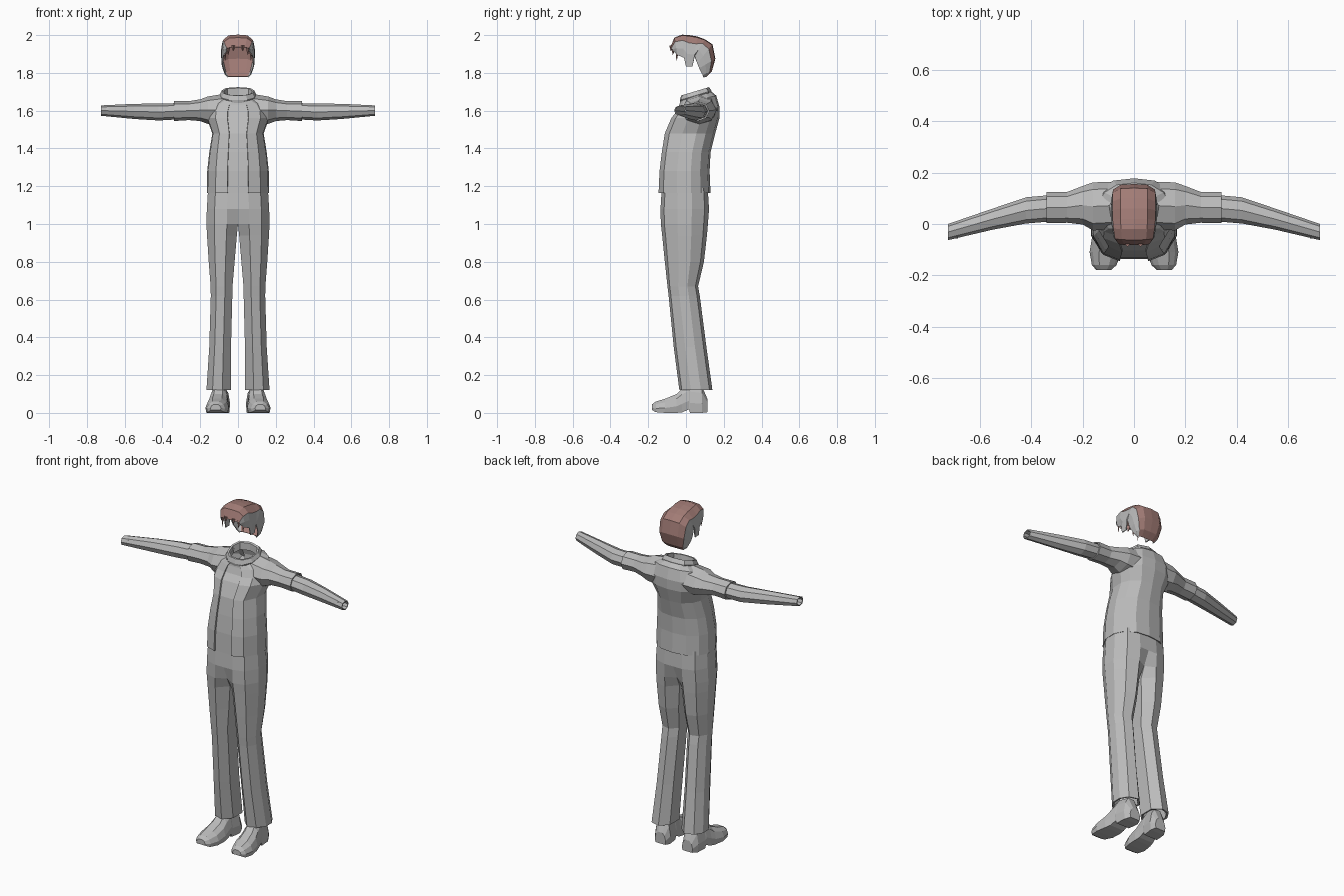
import bpy
import bmesh
import math
from mathutils import Vector

default_cube = bpy.data.objects.get("Cube")
if default_cube:
    bpy.data.objects.remove(default_cube, do_unlink=True)


def make_material(name, colour):
    material = bpy.data.materials.new(name)
    material.use_nodes = True
    material.diffuse_color = (*colour, 1)
    shader = next(n for n in material.node_tree.nodes if n.type == "BSDF_PRINCIPLED")
    shader.inputs["Base Color"].default_value = (*colour, 1)
    return material


cloth_grey = make_material("cloth grey", (0.5, 0.5, 0.5))
hair_brown = make_material("reddish brown", (0.36, 0.2, 0.18))


def loft(name, rings, closed=True, caps=False, material=cloth_grey, mirror=True):
    """Skin a list of point rings, drop the walls on the centre plane, and mirror."""
    bm = bmesh.new()
    rows = [[bm.verts.new(p) for p in ring] for ring in rings]
    count = len(rows[0])
    for low, high in zip(rows, rows[1:]):
        for i in range(count if closed else count - 1):
            j = (i + 1) % count
            quad = (low[i], low[j], high[j], high[i])
            if not all(abs(v.co.x) < 0.001 for v in quad):
                bm.faces.new(quad)
    if caps:
        bm.faces.new(rows[0])
        bm.faces.new(rows[-1])
    bmesh.ops.recalc_face_normals(bm, faces=bm.faces)
    mesh = bpy.data.meshes.new(name)
    bm.to_mesh(mesh)
    bm.free()
    mesh.materials.append(material)
    obj = bpy.data.objects.new(name, mesh)
    bpy.context.collection.objects.link(obj)
    if mirror:
        modifier = obj.modifiers.new("mirror", "MIRROR")
        modifier.merge_threshold = 0.0005
    return obj


def body_ring(section, half_width, front, back, z, tilt):
    """Half of a horizontal slice, from the front centre round to the back centre."""
    middle, depth = (front + back) / 2, (back - front) / 2
    ring = []
    for u, v in section:
        y = middle + depth * v
        ring.append((u * half_width, y, z + tilt * y))
    return ring


# Jacket body: the front strip is the recessed shirt between the open panels
JACKET_SECTION = [(0, -.93), (.33, -.93), (.34, -1), (.72, -.82), (.97, -.3),
                  (1, .25), (.85, .62), (.5, .92), (0, 1)]
jacket_slices = [
    (.14, -.11, .1, 1.2, 0),
    (.155, -.135, .12, 1.168, 0),
    (.165, -.145, .13, 1.165, 0),
    (.163, -.14, .125, 1.28, 0),
    (.152, -.128, .13, 1.38, 0),
    (.136, -.112, .155, 1.48, 0),
    (.165, -.078, .177, 1.56, 0),
    (.162, -.05, .178, 1.6, .1),
    (.135, -.035, .16, 1.64, .25),
    (.09, -.03, .135, 1.66, .3),
]
loft("jacket", [body_ring(JACKET_SECTION, *s) for s in jacket_slices], closed=False)

# Standing collar, tilted down to the front, with a folded inner side
COLLAR_SECTION = [(0, -1), (.5, -.92), (.9, -.5), (1, .2), (.75, .8), (0, 1)]
collar_slices = [
    (.09, -.03, .135, 1.65, .3),
    (.097, -.033, .135, 1.665, .3),
    (.086, -.025, .122, 1.688, .3),
    (.076, -.015, .112, 1.686, .3),
    (.072, -.01, .11, 1.645, .3),
]
loft("collar", [body_ring(COLLAR_SECTION, *s) for s in collar_slices], closed=False)


# Sleeves: eight-sided rings running outward along x
def arm_ring(x, front, back, bottom, top, scale=1):
    y, z = (front + back) / 2, (bottom + top) / 2
    ry, rz = (back - front) / 2 * scale, (top - bottom) / 2 * scale
    angles = [math.tau * i / 8 for i in range(8)]
    return [(x, y + ry * math.cos(a), z + rz * math.sin(a)) for a in angles]


def sleeve(name, slices, inner_scale):
    rings = [arm_ring(*s) for s in slices]
    end = slices[-1]
    rings.append(arm_ring(*end, inner_scale))
    rings.append(arm_ring(end[0] - .04, *end[1:], inner_scale))
    return loft(name, rings)


sleeve("jacket_sleeve", [
    (.07, -.02, .165, 1.52, 1.69),
    (.16, -.025, .162, 1.53, 1.675),
    (.2, -.002, .148, 1.545, 1.66),
    (.26, .005, .125, 1.55, 1.65),
    (.34, .003, .125, 1.545, 1.65),
], .86)
sleeve("shirt_sleeve", [
    (.3, .012, .115, 1.555, 1.64),
    (.42, .002, .104, 1.548, 1.638),
    (.55, -.022, .06, 1.556, 1.636),
    (.725, -.063, 0, 1.573, 1.628),
], .8)


# Trousers: one leg with half of the hips, joined to its mirror at the centre
def leg_ring(inner, outer, front, back, z, inner_depth):
    section = [(0, -inner_depth), (.35, -1), (.75, -.85), (1, -.3),
               (1, .3), (.78, .82), (.35, 1), (0, inner_depth)]
    middle, depth = (front + back) / 2, (back - front) / 2
    return [(inner + (outer - inner) * u, middle + depth * v, z) for u, v in section]


trouser_slices = [
    (0, .158, -.128, .115, 1.19, 1),
    (0, .165, -.135, .122, 1.08, 1),
    (0, .167, -.133, .116, 1, .75),
    (.006, .164, -.126, .111, .94, .5),
    (.018, .155, -.112, .095, .8, .5),
    (.029, .145, -.098, .064, .67, .5),
    (.03, .144, -.092, .073, .62, .5),
    (.037, .152, -.065, .108, .35, .5),
    (.038, .167, -.035, .14, .12, .5),
    (.048, .157, -.025, .128, .122, .5),
    (.055, .15, -.015, .11, .2, .5),
]
loft("trousers", [leg_ring(*s) for s in trouser_slices])


# Shoes: rings from toe to heel, with a raised arch and the toes turned out
def shoe_ring(y, half_width, bottom, top):
    section = [(-.9, 0), (-1, .35), (-.8, .75), (-.4, 1),
               (.4, 1), (.8, .75), (1, .35), (.9, 0)]
    centre = .1 - y * .1
    return [(centre + half_width * u, y, bottom + (top - bottom) * v) for u, v in section]


shoe_slices = [
    (-.18, .028, .015, .045),
    (-.16, .048, .004, .06),
    (-.11, .062, 0, .075),
    (-.05, .058, 0, .1),
    (-.02, .052, .003, .13),
    (.015, .048, .018, .15),
    (.022, .048, 0, .15),
    (.085, .05, 0, .14),
    (.115, .035, .004, .07),
]
loft("shoe", [shoe_ring(*s) for s in shoe_slices], caps=True)

# Hair: arcs over the head, each from the crown line down to the side edge
hair_arcs = [  # crown y, crown z, half width, edge y, edge z
    (-.08, 1.935, .062, -.065, 1.915),
    (-.06, 1.985, .077, -.045, 1.895),
    (-.02, 2, .083, -.01, 1.88),
    (.02, 1.997, .086, 0, 1.835),
    (.06, 1.99, .087, .035, 1.835),
    (.1, 1.975, .087, .045, 1.89),
    (.138, 1.95, .087, .06, 1.85),
    (.153, 1.875, .084, .07, 1.825),
    (.135, 1.81, .07, .088, 1.79),
    (.105, 1.78, .055, .092, 1.778),
]


def hair_arc(crown_y, crown_z, width, edge_y, edge_z):
    crown, edge = Vector((0, crown_y, crown_z)), Vector((0, edge_y, edge_z))
    steps = [(0, 0), (.6, .03), (.94, .24), (1, .6), (.95, 1)]
    return [crown.lerp(edge, t) + Vector((width * u, 0, 0)) for u, t in steps]


hair = loft("hair", [hair_arc(*a) for a in hair_arcs], closed=False, material=hair_brown)
hair.data.materials.append(cloth_grey)
strips = len(hair_arc(*hair_arcs[0])) - 1
for face in hair.data.polygons:
    # the two lower strips of every arc form the grey sides
    face.material_index = 1 if face.index % strips >= strips - 2 else 0
shell = hair.modifiers.new("shell", "SOLIDIFY")
shell.thickness = .005
shell.offset = 0


# Loose locks hanging from the hairline
def lock(name, x, y, top, bottom, radius):
    root = [(x + dx * radius, y + dy * radius, top)
            for dx, dy in ((1, 0), (0, 1), (-1, 0), (0, -1))]
    tip = [(x + (px - x) * .1, y - .005 + (py - y) * .1, bottom) for px, py, _ in root]
    loft(name, [root, tip], caps=True, material=hair_brown)


lock("outer_lock", .068, -.045, 1.93, 1.865, .01)
lock("middle_lock", .052, -.065, 1.94, 1.895, .012)
lock("inner_lock", .025, -.075, 1.945, 1.915, .014)
